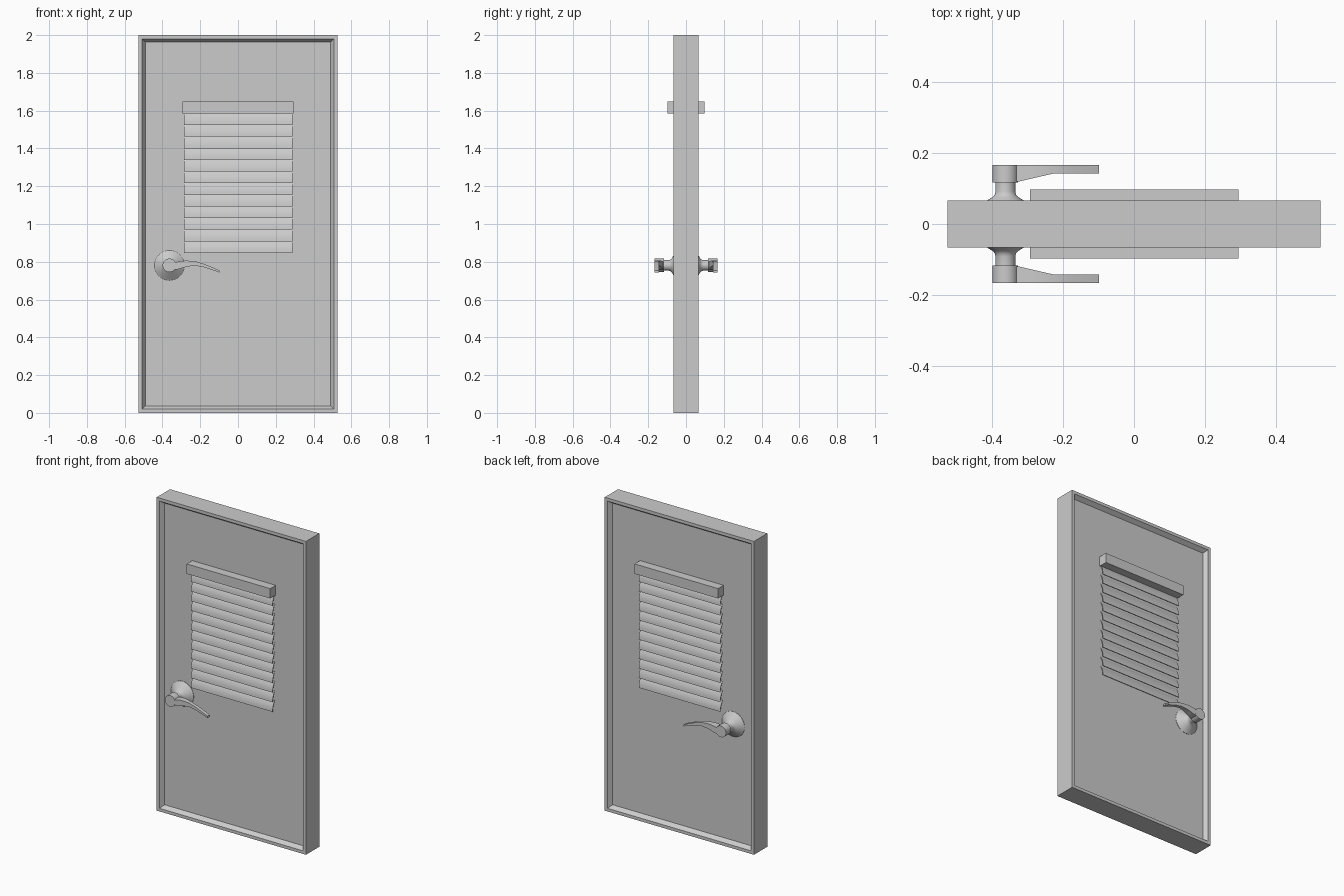
import bpy, bmesh, math

if "Cube" in bpy.data.objects:
    bpy.data.objects.remove(bpy.data.objects["Cube"])

grey = bpy.data.materials.new("grey")
grey.diffuse_color = (0.6, 0.6, 0.6, 1)
grey.use_nodes = True
grey.node_tree.nodes["Principled BSDF"].inputs["Base Color"].default_value = grey.diffuse_color


def finish(bm, name, smooth=False, mirror=True):
    """Turn a bmesh into an object; parts on the front are mirrored to the back."""
    bmesh.ops.recalc_face_normals(bm, faces=bm.faces)
    me = bpy.data.meshes.new(name)
    bm.to_mesh(me)
    bm.free()
    me.materials.append(grey)
    ob = bpy.data.objects.new(name, me)
    bpy.context.collection.objects.link(ob)
    bpy.ops.object.select_all(action='DESELECT')
    ob.select_set(True)
    bpy.context.view_layer.objects.active = ob
    if smooth:
        bpy.ops.object.shade_smooth_by_angle(angle=math.radians(35))
    if mirror:
        mod = ob.modifiers.new("back_side", 'MIRROR')
        mod.use_axis = (False, True, False)
        mod.use_clip = False
        mod.use_mirror_merge = False
    return ob


def box(bm, x0, x1, y0, y1, z0, z1):
    vs = bmesh.ops.create_cube(bm, size=1)['verts']
    for v in vs:
        v.co = ((x0 + x1) / 2 + v.co.x * (x1 - x0),
                (y0 + y1) / 2 + v.co.y * (y1 - y0),
                (z0 + z1) / 2 + v.co.z * (z1 - z0))


def bridge(bm, a, b):
    """Close two matching outlines into a solid."""
    bm.faces.new(a)
    bm.faces.new(b)
    for i in range(len(a)):
        j = (i + 1) % len(a)
        bm.faces.new((a[i], a[j], b[j], b[i]))


def lathe(name, profile, cx, cz, n=32):
    """Revolve (radius, y) points about a y-directed axis."""
    bm = bmesh.new()
    rings = [[bm.verts.new((cx + r * math.cos(2 * math.pi * i / n), y,
                            cz + r * math.sin(2 * math.pi * i / n)))
              for i in range(n)] for r, y in profile]
    for a, b in zip(rings, rings[1:]):
        for i in range(n):
            j = (i + 1) % n
            bm.faces.new((a[i], a[j], b[j], b[i]))
    bm.faces.new(rings[0])
    bm.faces.new(rings[-1])
    return finish(bm, name, True)


# Door slab with a flat rim and a bevelled, recessed panel on both sides
bm = bmesh.new()
box(bm, -0.527, 0.527, -0.067, 0.067, 0, 2)
bm.normal_update()
for f in [f for f in bm.faces if abs(f.normal.y) > 0.9]:
    bmesh.ops.inset_region(bm, faces=[f], thickness=0.028)
    bmesh.ops.inset_region(bm, faces=[f], thickness=0.025, depth=-0.026)
finish(bm, "door", mirror=False)

# Blind head rail
bm = bmesh.new()
box(bm, -0.294, 0.295, -0.097, -0.04, 1.585, 1.648)
finish(bm, "blind_head_rail")

# Curved, tilted blind slats
bm = bmesh.new()
pitch = 0.0615
for k in range(12):
    top = 1.585 - k * pitch
    outer = []
    for i in range(6):
        t = i / 5
        bulge = 0.005 * math.sin(math.pi * t)
        outer.append((-0.044 - 0.02 * t - bulge, top + 0.003 - (pitch + 0.003) * t))
    inner = [(y + 0.003, z) for y, z in reversed(outer)]
    ends = [[bm.verts.new((x, y, z)) for y, z in outer + inner]
            for x in (-0.287, 0.289)]
    bridge(bm, *ends)
finish(bm, "blind_slats", True)

# Handle: flared rose with spindle, then the round hub
CX, CZ = -0.363, 0.781
lathe("handle_rose", [(0.08, -0.038), (0.08, -0.043), (0.067, -0.052), (0.051, -0.067),
                      (0.036, -0.076), (0.030, -0.083), (0.028, -0.092),
                      (0.028, -0.119)], CX, CZ)
lathe("handle_hub", [(0.036, -0.117), (0.036, -0.167)], CX, CZ)

# Lever: wavy outline, thinning away from the hub
upper = [(-0.345, 0.797), (-0.322, 0.800), (-0.295, 0.805), (-0.269, 0.806),
         (-0.2265, 0.803), (-0.184, 0.790), (-0.1365, 0.771), (-0.099, 0.755)]
lower = [(-0.099, 0.743), (-0.1365, 0.757), (-0.184, 0.772), (-0.2265, 0.779),
         (-0.269, 0.775), (-0.295, 0.767), (-0.322, 0.759), (-0.345, 0.757)]
bm = bmesh.new()
n = len(upper)
rows = []
for (x, zt), (_, zb) in zip(upper, reversed(lower)):
    t = min(max((x + 0.325) / 0.1, 0), 1)
    yi = -0.120 - 0.023 * t
    rows.append([bm.verts.new(c) for c in
                 ((x, -0.166, zt), (x, yi, zt), (x, yi, zb), (x, -0.166, zb))])
for a, b in zip(rows, rows[1:]):
    for i in range(4):
        j = (i + 1) % 4
        bm.faces.new((a[i], a[j], b[j], b[i]))
bm.faces.new(rows[0])
bm.faces.new(rows[-1])
finish(bm, "handle_lever", True)
